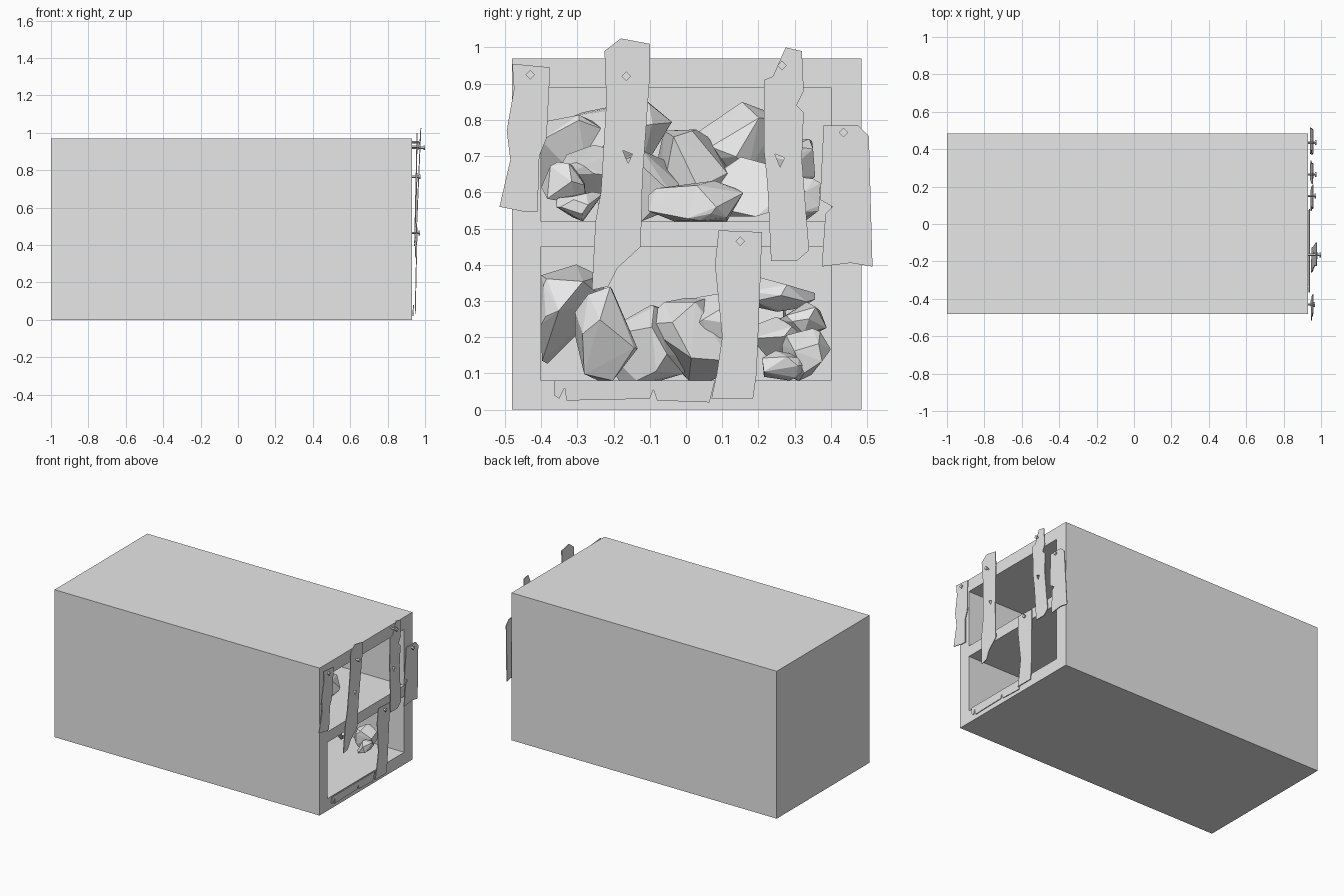
import bpy, bmesh, math, random
from mathutils import Matrix, Vector

random.seed(7)
if "Cube" in bpy.data.objects:
    bpy.data.objects.remove(bpy.data.objects["Cube"], do_unlink=True)

grey = bpy.data.materials.new("plain grey")
grey.use_nodes = True
COLOUR = (0.8, 0.8, 0.8, 1)
grey.diffuse_color = COLOUR
for node in grey.node_tree.nodes:
    if node.type == "BSDF_PRINCIPLED":
        node.inputs["Base Color"].default_value = COLOUR

FACE_X = 0.93           # plane of the open front
DEPTH = 0.9             # how far the chambers run back
LOWER, UPPER = (0.08, 0.45), (0.52, 0.89)
SIDE = 0.4              # half width of a chamber


def finish(name, bm):
    bmesh.ops.recalc_face_normals(bm, faces=bm.faces[:])
    mesh = bpy.data.meshes.new(name)
    bm.to_mesh(mesh)
    bm.free()
    mesh.materials.append(grey)
    obj = bpy.data.objects.new(name, mesh)
    bpy.context.collection.objects.link(obj)
    return obj


# Housing: a solid block with two chambers pushed in from its +x face
def housing():
    bm = bmesh.new()
    bmesh.ops.create_cube(bm, size=1)
    low, high = Vector((-1, -0.48, 0)), Vector((FACE_X, 0.485, 0.97))
    for v in bm.verts:
        v.co = Vector([l + (c + 0.5) * (h - l) for l, c, h in zip(low, v.co, high)])
    cuts = [((0, s, 0), (0, 1, 0)) for s in (-SIDE, SIDE)]
    cuts += [((0, 0, z), (0, 0, 1)) for z in LOWER + UPPER]
    for point, normal in cuts:
        geom = bm.verts[:] + bm.edges[:] + bm.faces[:]
        bmesh.ops.bisect_plane(bm, geom=geom, plane_co=point, plane_no=normal)
    for bottom, top in (LOWER, UPPER):
        window = [f for f in bm.faces if f.normal.x > 0.9
                  and abs(f.calc_center_median().y) < SIDE
                  and bottom < f.calc_center_median().z < top]
        out = bmesh.ops.extrude_face_region(bm, geom=window)["geom"]
        moved = [g for g in out if isinstance(g, bmesh.types.BMVert)]
        bmesh.ops.translate(bm, verts=moved, vec=(-DEPTH, 0, 0))
        bmesh.ops.delete(bm, geom=[f for f in window if f.is_valid], context="FACES_ONLY")
    finish("housing", bm)


# Boards: ragged thin plates, leaning a little away from the housing
def board(name, outline, x_low, x_high, hole=None):
    bm = bmesh.new()
    bottom = min(z for y, z in outline)
    height = max(z for y, z in outline) - bottom
    loops = [outline]
    if hole:
        y, z = hole
        loops.append([(y - 0.015, z + 0.016), (y + 0.012, z + 0.005), (y, z - 0.02)])
    for loop in loops:
        verts = [bm.verts.new((x_low + (x_high - x_low) * (z - bottom) / height, y, z))
                 for y, z in loop]
        for a, b in zip(verts, verts[1:] + verts[:1]):
            bm.edges.new((a, b))
    bmesh.ops.triangle_fill(bm, edges=bm.edges[:], use_beauty=True, normal=(1, 0, 0))
    out = bmesh.ops.extrude_face_region(bm, geom=bm.faces[:])["geom"]
    moved = [g for g in out if isinstance(g, bmesh.types.BMVert)]
    bmesh.ops.translate(bm, verts=moved, vec=(0.005, 0, 0))
    finish(name, bm)


# Nails: a four-sided shank and head
def nail(name, y, z, tip):
    bm = bmesh.new()
    for x0, x1, r in ((FACE_X - 0.01, tip, 0.006), (tip - 0.008, tip, 0.013)):
        place = Matrix.Translation(((x0 + x1) / 2, y, z)) @ Matrix.Rotation(math.pi / 2, 4, "Y")
        bmesh.ops.create_cone(bm, cap_ends=True, segments=4, radius1=r, radius2=r,
                              depth=x1 - x0, matrix=place)
    finish(name, bm)


# Rubble: faceted hulls of random points, kept inside their chamber
def rubble(name, chamber, stones):
    bottom, top = chamber
    for i, (x, y, z, ry, rz) in enumerate(stones):
        bm = bmesh.new()
        for _ in range(17):
            d = Vector([random.gauss(0, 1) for _ in range(3)]).normalized()
            px = x + d.x * (ry + rz) / 2
            py = max(-SIDE, min(SIDE, y + d.y * ry * 1.1))
            pz = max(bottom, min(top, z + d.z * rz * 1.1))
            bm.verts.new((max(px, FACE_X - DEPTH), py, pz))
        out = bmesh.ops.convex_hull(bm, input=bm.verts[:])
        inner = {g for g in out["geom_interior"] if isinstance(g, bmesh.types.BMVert)}
        bmesh.ops.delete(bm, geom=list(inner), context="VERTS")
        finish(f"{name}_{i + 1}", bm)


housing()

board("far_right_board",
      [(-.48, .955), (-.375, .945), (-.385, .75), (-.405, .7), (-.41, .545), (-.44, .545),
       (-.515, .56), (-.485, .69), (-.495, .77), (-.475, .885)], .945, .955)
board("long_board",
      [(-.225, .99), (-.18, 1.025), (-.1, 1.01), (-.1, .92), (-.12, .64), (-.125, .45),
       (-.19, .39), (-.215, .34), (-.26, .33), (-.25, .52), (-.235, .6), (-.22, .85)],
      .945, .975, (-.16, .7))
board("left_board",
      [(.275, 1), (.32, .99), (.325, .88), (.305, .84), (.325, .82), (.32, .69), (.34, .44),
       (.305, .41), (.235, .41), (.225, .62), (.215, .72), (.215, .91), (.24, .92)],
      .942, .955, (.26, .69))
board("far_left_board",
      [(.38, .785), (.475, .785), (.505, .755), (.515, .395), (.455, .405), (.375, .395),
       (.385, .54), (.405, .56), (.37, .58)], .942, .955)
board("lower_board",
      [(.09, .495), (.21, .49), (.205, .35), (.195, .1), (.185, .03), (.07, .03),
       (.085, .1), (.1, .2), (.08, .4)], .945, .955)
board("bottom_plank",
      [(-.365, .08), (.08, .08), (.065, .02), (-.08, .025), (-.09, .055), (-.1, .03),
       (-.33, .025), (-.335, .06), (-.35, .03), (-.365, .04)], .932, .936)

for name, y, z, tip in (("far_right_nail", -.43, .925, .968), ("long_board_nail", -.165, .92, 1),
                        ("left_nail", .265, .95, .975), ("far_left_nail", .435, .765, .975),
                        ("lower_nail", .15, .465, .973)):
    nail(name, y, z, tip)

# Each stone is depth position, y, z, half width, half height
rubble("upper_rubble", UPPER, [
    (.3, -.33, .72, .12, .13), (.3, -.18, .75, .14, .11), (.72, -.34, .62, .06, .06),
    (.65, -.27, .66, .08, .07), (.76, -.28, .56, .08, .04), (.4, -.15, .62, .12, .1),
    (.35, -.02, .66, .13, .11), (.6, .03, .57, .13, .06), (.25, .15, .74, .12, .1),
    (.4, .15, .6, .14, .09), (.3, .28, .69, .09, .07), (.45, .33, .58, .06, .06)])
rubble("lower_rubble", LOWER, [
    (.25, -.32, .26, .1, .16), (.35, -.22, .2, .09, .13), (.25, -.12, .17, .13, .11),
    (.25, .01, .18, .14, .12), (.25, .15, .25, .14, .09), (.4, .23, .32, .12, .05),
    (.55, .32, .25, .07, .05), (.6, .24, .2, .07, .06), (.7, .33, .15, .07, .07),
    (.74, .26, .12, .06, .04)])
